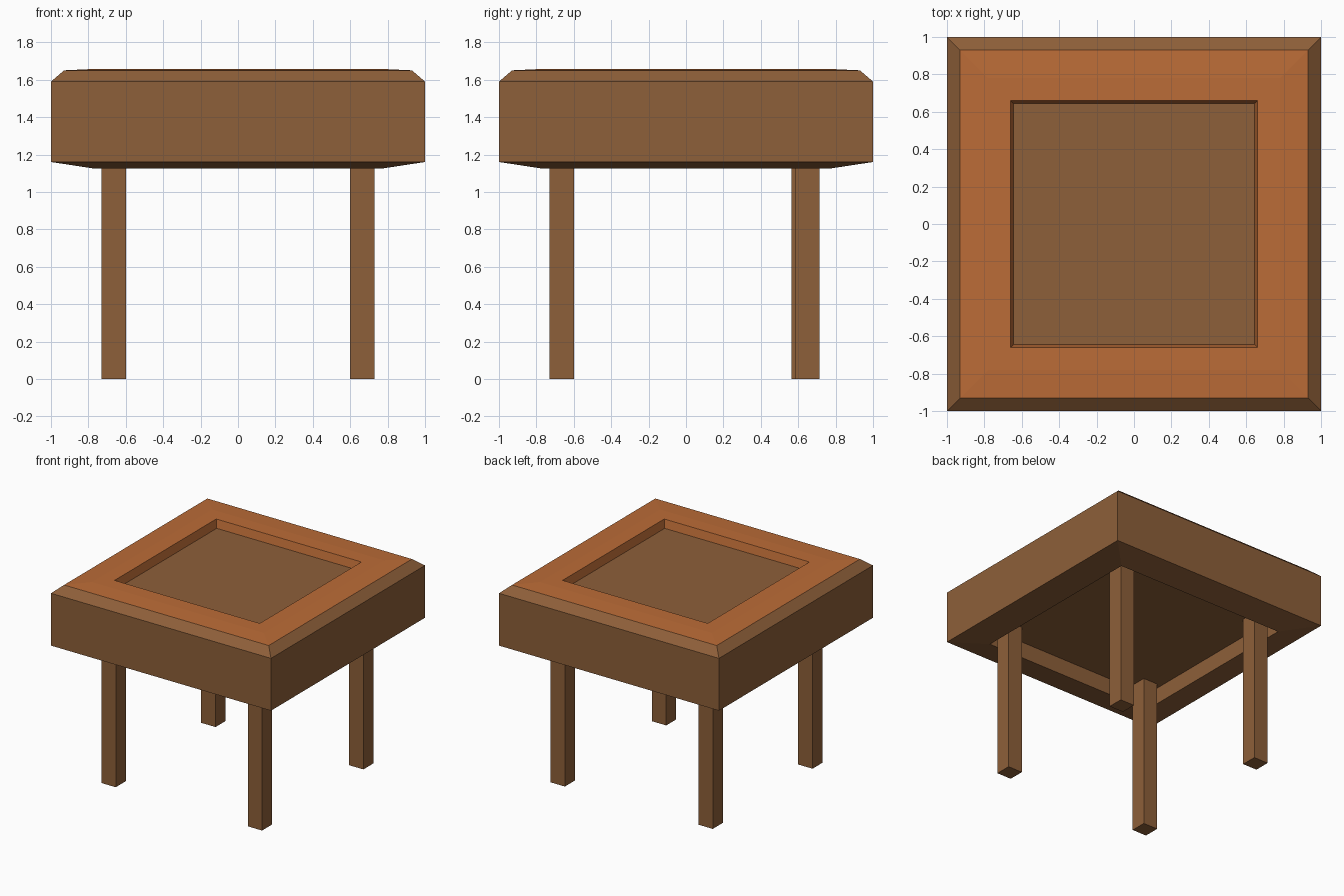
import bpy
import bmesh

cube = bpy.data.objects.get("Cube")
if cube:
    bpy.data.objects.remove(cube, do_unlink=True)


def make_material(name, color):
    mat = bpy.data.materials.new(name)
    mat.use_nodes = True
    mat.diffuse_color = color
    mat.node_tree.nodes["Principled BSDF"].inputs["Base Color"].default_value = color
    return mat


brown = make_material("brown wood", (0.27, 0.115, 0.041, 1))
orange = make_material("orange wood", (0.5, 0.15, 0.038, 1))


def add_object(name, bm, mat):
    mesh = bpy.data.meshes.new(name)
    bm.to_mesh(mesh)
    bm.free()
    mesh.materials.append(mat)
    obj = bpy.data.objects.new(name, mesh)
    bpy.context.collection.objects.link(obj)
    return obj


def square_loft(name, profile, mat, cap_first=False, cap_last=False):
    """Join concentric squares given as (half width, height), outward facing."""
    bm = bmesh.new()
    corners = [(-1, -1), (1, -1), (1, 1), (-1, 1)]
    rings = [[bm.verts.new((sx * h, sy * h, z)) for sx, sy in corners]
             for h, z in profile]
    for low, high in zip(rings, rings[1:]):
        for i in range(4):
            j = (i + 1) % 4
            bm.faces.new((low[i], low[j], high[j], high[i]))
    if cap_first:
        bm.faces.new(rings[0][::-1])
    if cap_last:
        bm.faces.new(rings[-1])
    return add_object(name, bm, mat)


# Deep apron with a hollow underside and a chamfered upper edge
square_loft("apron", [(0.77, 1.26), (0.77, 1.125), (1, 1.16), (1, 1.59),
                      (0.93, 1.65)], brown, cap_first=True)

# Gently raised border that drops into the recess
square_loft("top_border", [(0.93, 1.65), (0.78, 1.657), (0.66, 1.657),
                           (0.645, 1.59)], orange)

# Sunken panel inside the border
square_loft("top_panel", [(0.645, 1.59)], brown, cap_last=True)

# Square legs reaching up to the underside
LEG_WIDTH = 0.13
LEG_HEIGHT = 1.26
legs = {
    "front_right_leg": (-0.665, -0.665),
    "front_left_leg": (0.665, -0.665),
    "back_right_leg": (-0.665, 0.63),
    "back_left_leg": (0.665, 0.65),
}
for name, (x, y) in legs.items():
    bm = bmesh.new()
    bmesh.ops.create_cube(bm, size=1)
    bmesh.ops.scale(bm, vec=(LEG_WIDTH, LEG_WIDTH, LEG_HEIGHT), verts=bm.verts)
    leg = add_object(name, bm, brown)
    leg.location = (x, y, LEG_HEIGHT / 2)
